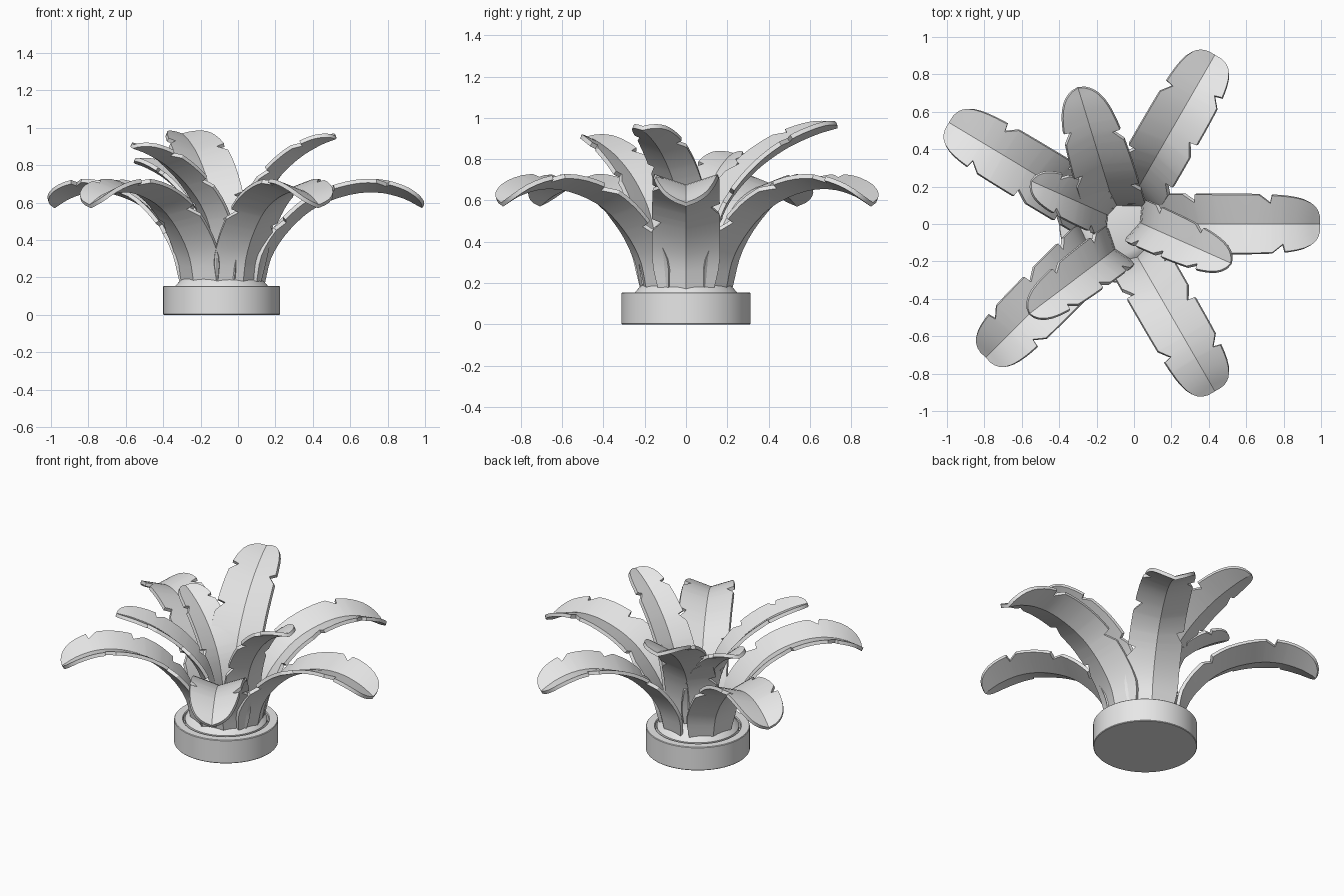
import bpy, bmesh, math
from mathutils import Vector

cube = bpy.data.objects.get("Cube")
if cube:
    bpy.data.objects.remove(cube, do_unlink=True)

GREY = (0.8, 0.8, 0.8, 1)
mat = bpy.data.materials.new("plain grey")
mat.use_nodes = True
mat.diffuse_color = GREY
mat.node_tree.nodes["Principled BSDF"].inputs["Base Color"].default_value = GREY

POT_X = -0.0875


def finish(name, bm, thickness=0, angle=30):
    """Turn a bmesh into a shaded object, thickened if asked."""
    bmesh.ops.remove_doubles(bm, verts=bm.verts, dist=0.0005)
    bmesh.ops.recalc_face_normals(bm, faces=bm.faces)
    me = bpy.data.meshes.new(name)
    bm.to_mesh(me)
    bm.free()
    me.materials.append(mat)
    ob = bpy.data.objects.new(name, me)
    bpy.context.collection.objects.link(ob)
    bpy.ops.object.select_all(action='DESELECT')
    ob.select_set(True)
    bpy.context.view_layer.objects.active = ob
    if thickness:
        mod = ob.modifiers.new("thickness", 'SOLIDIFY')
        mod.thickness = thickness
        mod.offset = 0
        bpy.ops.object.modifier_apply(modifier=mod.name)
    bpy.ops.object.shade_smooth_by_angle(angle=math.radians(angle))
    return ob


def lathe(name, profile, steps=64):
    bm = bmesh.new()
    verts = [bm.verts.new((r, 0, z)) for r, z in profile]
    edges = [bm.edges.new(pair) for pair in zip(verts, verts[1:])]
    bmesh.ops.spin(bm, geom=verts + edges, cent=(0, 0, 0), axis=(0, 0, 1),
                   angle=math.tau, steps=steps)
    ob = finish(name, bm)
    ob.location.x = POT_X


def spline(points, t):
    """Catmull-Rom point and tangent at t in 0..1."""
    pts = [2 * points[0] - points[1]] + points + [2 * points[-1] - points[-2]]
    s = t * (len(points) - 1)
    i = min(int(s), len(points) - 2)
    f = s - i
    a, b, c, d = pts[i:i + 4]
    k1, k2, k3 = c - a, 2 * a - 5 * b + 4 * c - d, 3 * b - a - 3 * c + d
    return (b + 0.5 * (k1 * f + k2 * f * f + k3 * f ** 3),
            0.5 * (k1 + 2 * k2 * f + 3 * k3 * f * f))


def torn(t, notches):
    """Width factor: narrows slowly into each tear, then steps back out."""
    w = 1
    for n in notches:
        if -0.05 < t - n < 0.004:
            w = min(w, 1 - 0.27 * (1 + min(t - n, 0) / 0.05))
    return w


def leaf(name, profile, tip, heading, reach, top, half_width, blunt, tears):
    """Folded leaf: rib profile as (radius, height), ending at tip."""
    sr, sz = reach / profile[-1][0], top / profile[-1][1]
    low = profile[0][1]
    sz = (top - low) / (profile[-1][1] - low)
    rib = [Vector((r * sr, low + (z - low) * sz)) for r, z in profile]
    a = math.radians(heading)
    out, side = Vector((math.cos(a), math.sin(a), 0)), Vector((-math.sin(a), math.cos(a), 0))
    origin = Vector((tip[0], tip[1], 0)) - out * reach
    rows = {i / 24 for i in range(25)} | {0.94, 0.975, 0.99}
    for n in tears[0] + tears[1]:
        rows |= {n - 0.05, n, n + 0.008}
    bm = bmesh.new()
    grid = []
    for t in sorted(rows):
        p, d = spline(rib, t)
        d.normalize()
        normal = out * -d.y + Vector((0, 0, d.x))
        w = half_width * min(1, 0.84 + 1.5 * t) * math.sqrt(max(0, 1 - t ** blunt))
        line = []
        for u in (-1, -0.5, 0, 0.5, 1):
            x = u * w * torn(t, tears[u > 0])
            line.append(bm.verts.new(origin + out * p.x + Vector((0, 0, p.y))
                                     + side * x + normal * abs(x) * 0.33))
        grid.append(line)
    for r0, r1 in zip(grid, grid[1:]):
        for j in range(4):
            bm.faces.new((r0[j], r0[j + 1], r1[j + 1], r1[j]))
    finish(name, bm, thickness=0.022)


# Pot with a rim, and the soil mound inside
lathe("pot", [(0, 0), (0.309, 0), (0.3125, 0.004), (0.3125, 0.151), (0.309, 0.155),
              (0.262, 0.155), (0.258, 0.15), (0.258, 0.11), (0, 0.11)])
lathe("soil_mound", [(0.25, 0.105), (0.247, 0.155), (0.225, 0.18), (0.19, 0.208),
                     (0.16, 0.218), (0, 0.222)])

# Arching outer leaves
OUTER = [(0.225, 0.17), (0.265, 0.32), (0.36, 0.46), (0.5, 0.58), (0.68, 0.65),
         (0.84, 0.665), (0.98, 0.635), (1.09, 0.58)]
TEARS_A = ([0.3, 0.52, 0.76], [0.38, 0.7])
TEARS_B = ([0.36, 0.68], [0.28, 0.5, 0.74])
for name, tip, heading, reach, tears in (
        ("outer_leaf_left", (0.99, 0), 0, 1.08, TEARS_A),
        ("outer_leaf_front_left", (0.43, -0.89), -60, 1.03, TEARS_B),
        ("outer_leaf_front_right", (-0.79, -0.71), 225, 1.0, TEARS_A),
        ("outer_leaf_back_right", (-0.985, 0.54), 149, 1.05, TEARS_B),
        ("outer_leaf_back_left", (0.43, 0.9), 60, 1.04, TEARS_A)):
    leaf(name, OUTER, tip, heading, reach, 0.58, 0.16, 8, tears)

# Upright inner leaves
INNER = [(0.1, 0.19), (0.12, 0.4), (0.18, 0.58), (0.29, 0.73), (0.42, 0.84),
         (0.55, 0.91), (0.65, 0.945)]
for name, tip, heading, reach, top, width, tears in (
        ("inner_leaf_left", (0.52, -0.21), -24, 0.62, 0.95, 0.125, TEARS_A),
        ("inner_leaf_back", (-0.3, 0.73), 107, 0.77, 0.96, 0.165, TEARS_B),
        ("inner_leaf_right", (-0.55, 0.23), 156, 0.52, 0.82, 0.12, TEARS_A),
        ("inner_leaf_front_right", (-0.56, -0.48), 217, 0.67, 0.9, 0.13, TEARS_B)):
    leaf(name, INNER, tip, heading, reach, top, width, 5, tears)
